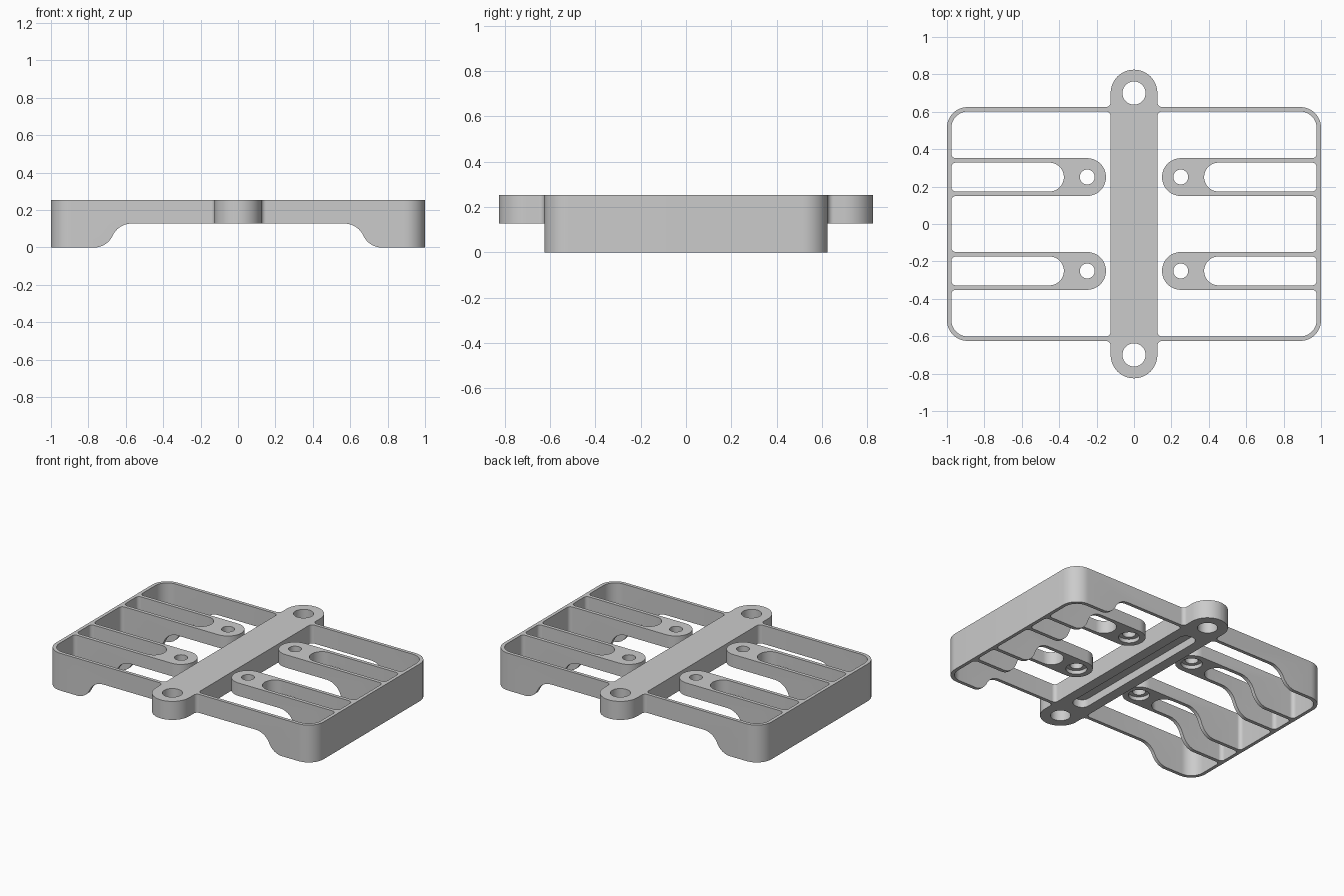
import bpy, bmesh
from math import pi, sin, cos, tan
from mathutils import Vector, Matrix

if "Cube" in bpy.data.objects:
    bpy.data.objects.remove(bpy.data.objects["Cube"])


def rounded(points, n=12):
    """Polygon from (x, y, corner radius) triples with rounded corners."""
    out = []
    for i, (x, y, r) in enumerate(points):
        p = Vector((x, y))
        if r == 0:
            out.append(p)
            continue
        u = (Vector(points[i - 1][:2]) - p).normalized()
        v = (Vector(points[(i + 1) % len(points)][:2]) - p).normalized()
        half = u.angle(v) / 2
        d = r / tan(half)
        c = p + (u + v).normalized() * (r / sin(half))
        a, b = p + u * d - c, p + v * d - c
        w = a.angle(b)
        for k in range(n + 1):
            t = k / n
            out.append(c + (a * sin((1 - t) * w) + b * sin(t * w)) / sin(w))
    return out


def circle(x, y, r, n=40):
    return [Vector((x + r * cos(2 * pi * k / n), y + r * sin(2 * pi * k / n))) for k in range(n)]


def prism(name, loops, lo, hi, along_y=False):
    """Filled outline (later loops are holes) extruded from lo to hi."""
    cu = bpy.data.curves.new(name + "_outline", 'CURVE')
    cu.dimensions, cu.fill_mode = '2D', 'BOTH'
    cu.extrude = (hi - lo) / 2
    for loop in loops:
        s = cu.splines.new('POLY')
        s.points.add(len(loop) - 1)
        for q, p in zip(s.points, loop):
            q.co = (p.x, p.y, 0, 1)
        s.use_cyclic_u = True
    tmp = bpy.data.objects.new(name + "_tmp", cu)
    bpy.context.collection.objects.link(tmp)
    dg = bpy.context.evaluated_depsgraph_get()
    me = bpy.data.meshes.new_from_object(tmp.evaluated_get(dg))
    bpy.data.objects.remove(tmp)
    me.transform(Matrix.Translation((0, 0, (lo + hi) / 2)))
    if along_y:
        me.transform(Matrix.Rotation(pi / 2, 4, 'X'))
    bm = bmesh.new()
    bm.from_mesh(me)
    bmesh.ops.remove_doubles(bm, verts=bm.verts, dist=1e-5)
    bmesh.ops.recalc_face_normals(bm, faces=bm.faces)
    bm.to_mesh(me)
    bm.free()
    ob = bpy.data.objects.new(name, me)
    bpy.context.collection.objects.link(ob)
    return ob


def flip(points, sx):
    return [(sx * x, y, r) for x, y, r in points]


# Outer outline: rectangular frame with a rounded lug at each end of the bar
quarter = [(1, .625, .11), (.125, .625, .025), (.125, .825, .1245)]
lower = [(x, -y, r) for x, y, r in quarter[::-1]]
right = lower + quarter
loops = [rounded(right + flip(right[::-1], -1))]

# Open bays around the arms, arm slots and screw holes
bay_top = [(.125, .602, .025), (.977, .602, .09), (.977, .352, .025),
           (.15, .352, .1005), (.15, .15, .1005), (.977, .15, .025)]
bay = bay_top + [(x, -y, r) for x, y, r in bay_top[::-1]]
for sx in (1, -1):
    loops.append(rounded(flip(bay, sx)))
    for sy in (1, -1):
        y = sy * .251
        slot = [(.375, y + .077, .0765), (.977, y + .077, .025),
                (.977, y - .077, .025), (.375, y - .077, .0765)]
        loops.append(rounded(flip(slot, sx)))
        loops.append(circle(sx * .25, y, .04))
for sy in (1, -1):
    loops.append(circle(0, sy * .7, .062))
body = prism("bracket_frame", loops, 0, .252)

# Underside arch across the whole frame
arch = [(.9, -.1, 0), (.9, -.001, 0), (.7, -.001, .11), (.64, .127, .11)]
cutters = [prism("arch_cutter", [rounded(arch + flip(arch[::-1], -1))], -1, 1, True)]

# Thinner arm ends with a shallow counterbore, both sides
for sx in (1, -1):
    thin = [(.9, -.1, 0), (.9, -.001, 0), (.7, -.001, .11), (.63, .165, .11),
            (.137, .165, 0), (.137, -.1, 0)]
    cutters.append(prism("arm_cutter", [rounded(flip(thin, sx))], -.4, .4, True))
    for sy in (1, -1):
        cutters.append(prism("counterbore_cutter", [circle(sx * .25, sy * .251, .065)], -.05, .19))

# Groove under the central bar
groove = [(.055, .55, .05), (-.055, .55, .05), (-.055, -.55, .05), (.055, -.55, .05)]
cutters.append(prism("groove_cutter", [rounded(groove)], -.05, .18))

bpy.context.view_layer.objects.active = body
body.select_set(True)
for c in cutters:
    c.hide_render = True
    m = body.modifiers.new(c.name, 'BOOLEAN')
    m.operation, m.solver, m.object = 'DIFFERENCE', 'EXACT', c
    bpy.ops.object.modifier_apply(modifier=m.name)
    bpy.data.objects.remove(c)

bpy.ops.object.shade_smooth_by_angle(angle=pi / 6)
